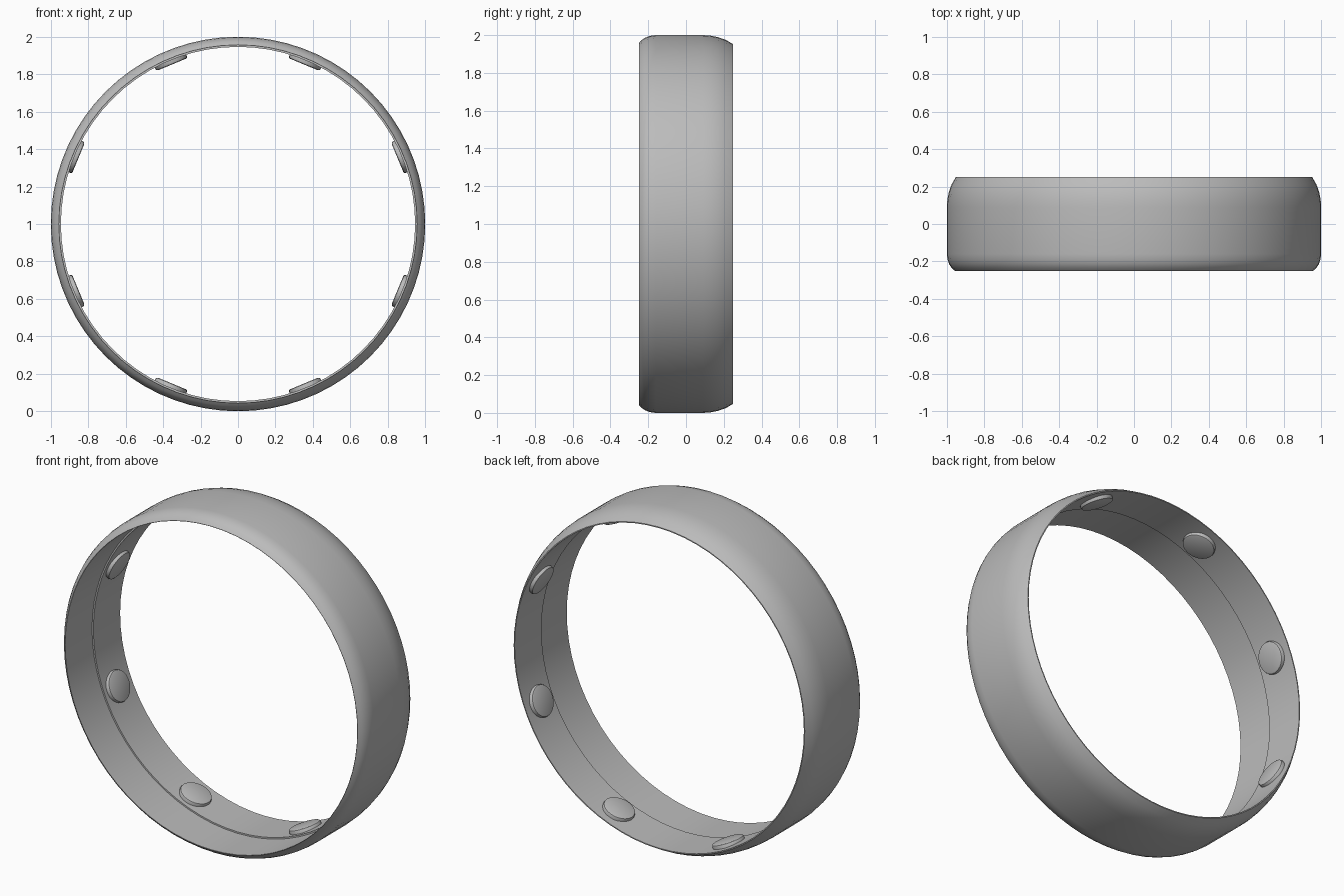
import bpy, bmesh, math
from mathutils import Matrix, Vector

cube = bpy.data.objects.get("Cube")
if cube:
    bpy.data.objects.remove(cube, do_unlink=True)

SEGMENTS = 72
grey = bpy.data.materials.new("plain grey")
grey.use_nodes = True
grey.diffuse_color = (0.5, 0.5, 0.5, 1)
grey.node_tree.nodes["Principled BSDF"].inputs["Base Color"].default_value = (0.5, 0.5, 0.5, 1)


def lathe(name, profile, matrix, segments, closed):
    """Spin a (radius, height) profile round local z, then place it."""
    bm = bmesh.new()
    verts = [bm.verts.new((r, 0, h)) for r, h in profile]
    pairs = list(zip(verts, verts[1:])) + ([(verts[-1], verts[0])] if closed else [])
    edges = [bm.edges.new(p) for p in pairs]
    bmesh.ops.spin(bm, geom=verts + edges, cent=(0, 0, 0), axis=(0, 0, 1),
                   angle=math.tau, steps=segments, use_merge=True)
    bmesh.ops.remove_doubles(bm, verts=bm.verts, dist=0.0002)
    bmesh.ops.recalc_face_normals(bm, faces=bm.faces)
    mesh = bpy.data.meshes.new(name)
    bm.to_mesh(mesh)
    bm.free()
    mesh.materials.append(grey)
    obj = bpy.data.objects.new(name, mesh)
    bpy.context.collection.objects.link(obj)
    obj.matrix_world = matrix
    bpy.ops.object.select_all(action="DESELECT")
    obj.select_set(True)
    bpy.context.view_layer.objects.active = obj
    bpy.ops.object.shade_smooth_by_angle(angle=math.radians(35))
    return obj


# Band: domed outer wall, thin rims, and a small step halfway along the bore
band_profile = [
    (0.957, -0.25), (0.974, -0.235), (0.987, -0.215), (0.996, -0.19), (1.0, -0.16),
    (1.0, 0.09), (0.997, 0.13), (0.989, 0.17), (0.975, 0.21), (0.952, 0.25),
    (0.946, 0.25), (0.946, 0.0), (0.955, 0.0), (0.955, -0.25),
]
stand = Matrix.Translation((0, 0, 1)) @ Matrix.Rotation(-math.pi / 2, 4, "X")
lathe("band", band_profile, stand, SEGMENTS, True)

# Studs: eight round buttons on the rear half of the bore
stud_profile = [(0, 0), (0.09, 0), (0.09, 0.022), (0.087, 0.029), (0.08, 0.032), (0, 0.032)]
for i in range(8):
    angle = math.radians(22.5 + 45 * i)
    outward = Vector((math.cos(angle), 0, math.sin(angle)))
    place = (Matrix.Translation(Vector((0, 0.115, 1)) + outward * 0.954)
             @ (-outward).to_track_quat("Z", "Y").to_matrix().to_4x4())
    lathe(f"stud_{i + 1}", stud_profile, place, 32, False)
